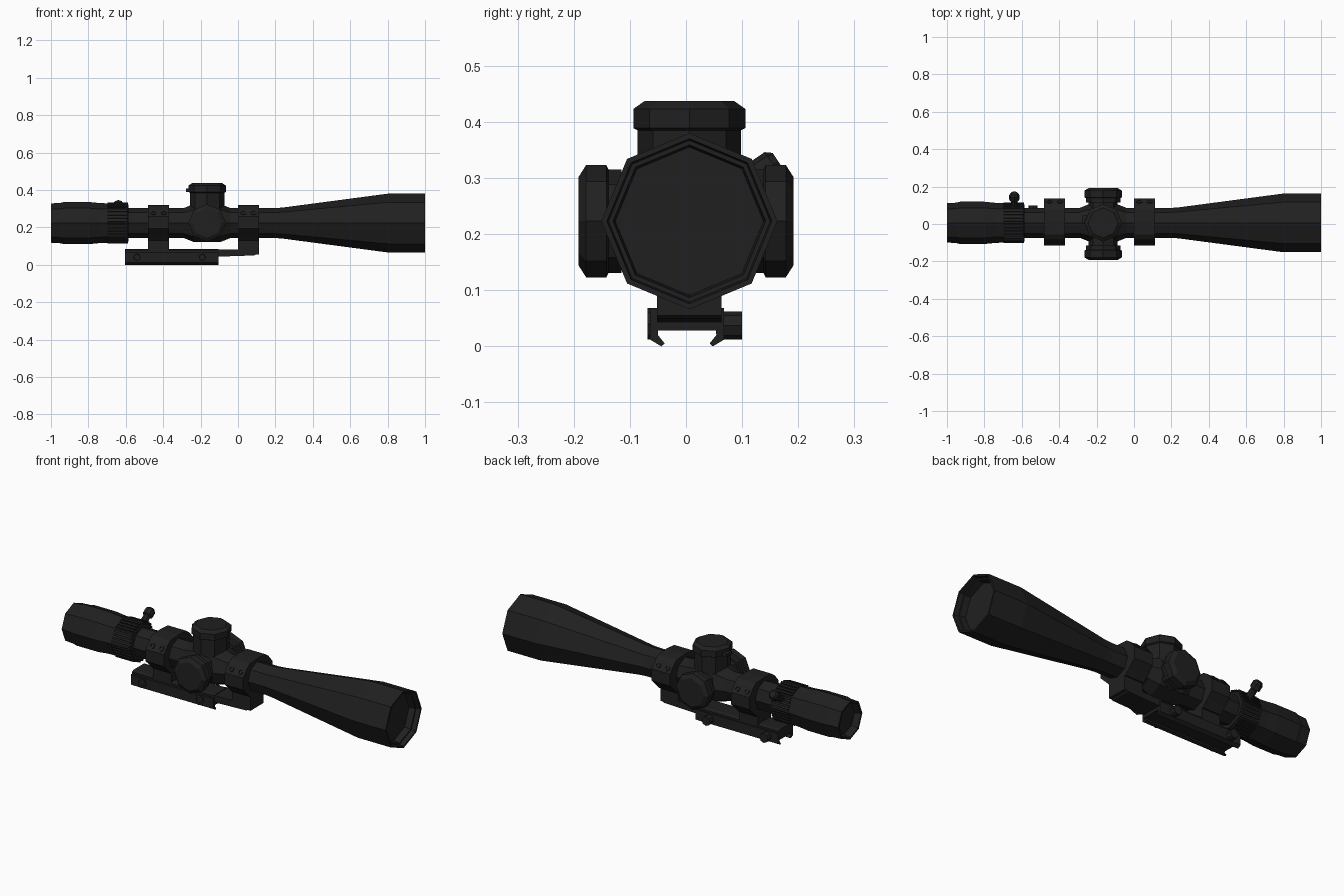
import bpy, bmesh, math
from mathutils import Vector, Matrix

if "Cube" in bpy.data.objects:
    bpy.data.objects.remove(bpy.data.objects["Cube"])

CY, CZ = 0.006, 0.223          # optical axis
TX = -0.165                    # turret station

black = bpy.data.materials.new("matte_black")
black.diffuse_color = (0.0145, 0.0145, 0.0145, 1)
black.use_nodes = True
black.node_tree.nodes["Principled BSDF"].inputs["Base Color"].default_value = black.diffuse_color


def finish(name, bm):
    bmesh.ops.recalc_face_normals(bm, faces=bm.faces)
    me = bpy.data.meshes.new(name)
    bm.to_mesh(me)
    bm.free()
    me.materials.append(black)
    ob = bpy.data.objects.new(name, me)
    bpy.context.collection.objects.link(ob)
    return ob


def lathe(name, profile, origin, axis, sides=8):
    """Revolve (distance, radius) pairs around an axis; both ends are capped."""
    w = Vector(axis).normalized()
    u = Vector((1, 0, 0)) if abs(w.x) < 0.5 else Vector((0, 1, 0))
    v = w.cross(u)
    o = Vector(origin)
    bm = bmesh.new()
    rings = []
    for t, r in profile:
        rings.append([bm.verts.new(o + w * t + (u * math.cos(a) + v * math.sin(a)) * r)
                      for a in (2 * math.pi * i / sides for i in range(sides))])
    for a, b in zip(rings, rings[1:]):
        for i in range(sides):
            j = (i + 1) % sides
            bm.faces.new((a[i], a[j], b[j], b[i]))
    bm.faces.new(rings[0])
    bm.faces.new(rings[-1])
    return finish(name, bm)


def extrude_x(name, poly, x0, x1):
    """Extrude a (y, z) outline along x."""
    bm = bmesh.new()
    a = [bm.verts.new((x0, y, z)) for y, z in poly]
    b = [bm.verts.new((x1, y, z)) for y, z in poly]
    n = len(poly)
    for i in range(n):
        bm.faces.new((a[i], a[(i + 1) % n], b[(i + 1) % n], b[i]))
    bm.faces.new(a)
    bm.faces.new(b)
    return finish(name, bm)


def box(name, x0, x1, y0, y1, z0, z1):
    return extrude_x(name, [(y0, z0), (y1, z0), (y1, z1), (y0, z1)], x0, x1)


AX = (0, CY, CZ)
X = (1, 0, 0)

# Main tube with swollen turret housing
lathe("main_tube", [(-0.62, 0.08), (-0.29, 0.08), (-0.235, 0.102), (-0.095, 0.102),
                    (-0.04, 0.08), (0.21, 0.08)], AX, X)

# Objective bell with stepped recess and lens
lathe("objective_bell", [(0.2, 0.08), (0.24, 0.083), (0.8, 0.157), (1.0, 0.157),
                         (1.0, 0.147), (0.975, 0.144), (0.975, 0.136), (0.94, 0.132)], AX, X)

# Eyepiece with recessed rear lens
lathe("eyepiece", [(-0.965, 0.085), (-0.985, 0.092), (-1.0, 0.094), (-1.0, 0.105),
                   (-0.95, 0.108), (-0.93, 0.113), (-0.8, 0.113), (-0.74, 0.107),
                   (-0.69, 0.105)], AX, X)

# Magnification ring, ribs on every face
lathe("zoom_ring", [(-0.7, 0.102), (-0.695, 0.105), (-0.6, 0.105), (-0.585, 0.098)], AX, X)
bm = bmesh.new()
apothem = 0.105 * math.cos(math.pi / 8)
for side in range(8):
    turn = Matrix.Rotation(math.pi / 8 + side * math.pi / 4, 4, 'X')
    for k in (-1.5, -0.5, 0.5, 1.5):
        m = (Matrix.Translation((-0.643, CY, CZ)) @ turn
             @ Matrix.Translation((0, k * 0.019, apothem))
             @ Matrix.Diagonal((0.108, 0.010, 0.014, 1)))
        bmesh.ops.create_cube(bm, size=1, matrix=m)
finish("zoom_ring_ribs", bm)

# Zoom lever
ang = math.radians(34)
lathe("zoom_lever", [(0.09, 0.02), (0.145, 0.018), (0.15, 0.027), (0.18, 0.027), (0.191, 0.018)],
      (-0.64, CY, CZ), (0, math.cos(ang), math.sin(ang)))

# Turrets
knob = [(0.06, 0.092), (0.162, 0.092), (0.166, 0.1), (0.2, 0.1), (0.214, 0.08)]
lathe("elevation_turret", knob, (TX, CY, CZ), (0, 0, 1))
side_knob = [(0.06, 0.078), (0.115, 0.078), (0.115, 0.092), (0.138, 0.092),
             (0.142, 0.1), (0.178, 0.1), (0.192, 0.078)]
for name, d in (("windage_turret", 1), ("parallax_turret", -1)):
    lathe(name, side_knob, (TX, 0, CZ), (0, d, 0))
box("turret_pointer", -0.278, -0.245, 0.0, 0.045, 0.39, 0.407)

# Ring clamps, their legs and screws
half = [(0, 0.097), (0.068, 0.092), (0.092, 0.075), (0.126, 0.035), (0.126, -0.03),
        (0.095, -0.06), (0.06, -0.095)]
outline = [(CY + 0.005 + y, CZ + z) for y, z in half]
outline += [(CY + 0.005 - y, CZ + z) for y, z in reversed(half[1:])]
for name, x0, leg_z in (("rear", -0.48, 0.06), ("front", 0.0, 0.055)):
    x1 = x0 + 0.112
    extrude_x(name + "_ring", outline, x0, x1)
    box(name + "_ring_leg", x0, x1, -0.052, 0.063, leg_z, 0.15)
    for s in (-1, 1):
        for dx in (0.028, 0.084):
            lathe(name + "_ring_screw", [(-0.01, 0.016), (0.005, 0.016), (0.005, 0.008), (0.001, 0.007)],
                  (x0 + dx, CY + 0.005 + s * 0.109, CZ + 0.055), (0, s * 0.76, 0.65))

# Cantilever arm with chamfered nose
bm = bmesh.new()
side = [(-0.12, 0.043), (0.088, 0.05), (0.112, 0.066), (0.112, 0.085), (-0.12, 0.08)]
a = [bm.verts.new((x, -0.052, z)) for x, z in side]
b = [bm.verts.new((x, 0.063, z)) for x, z in side]
for i in range(5):
    bm.faces.new((a[i], a[(i + 1) % 5], b[(i + 1) % 5], b[i]))
bm.faces.new(a)
bm.faces.new(b)
finish("cantilever_arm", bm)

# Rail base with hooked jaws
extrude_x("rail_base", [(-0.052, 0.028), (0.056, 0.028), (0.062, 0.05), (0.062, 0.078),
                        (0.05, 0.084), (-0.04, 0.084), (-0.052, 0.078)], -0.605, -0.105)
jaw = [(0.050, 0.068), (0.066, 0.068), (0.066, 0.012), (0.046, 0.0), (0.04, 0.005), (0.052, 0.02)]
for name, s in (("right_jaw", 1), ("left_jaw", -1)):
    extrude_x(name, [(0.002 + s * y, z) for y, z in jaw], -0.605, -0.105)

# Clamp bolts and nuts
for x in (-0.54, -0.19):
    lathe("clamp_nut", [(0.06, 0.025), (0.1, 0.025)], (x, 0, 0.037), (0, 1, 0))
    lathe("clamp_bolt_head", [(0.05, 0.028), (0.069, 0.028), (0.069, 0.018), (0.066, 0.016)],
          (x, 0, 0.04), (0, -1, 0))
